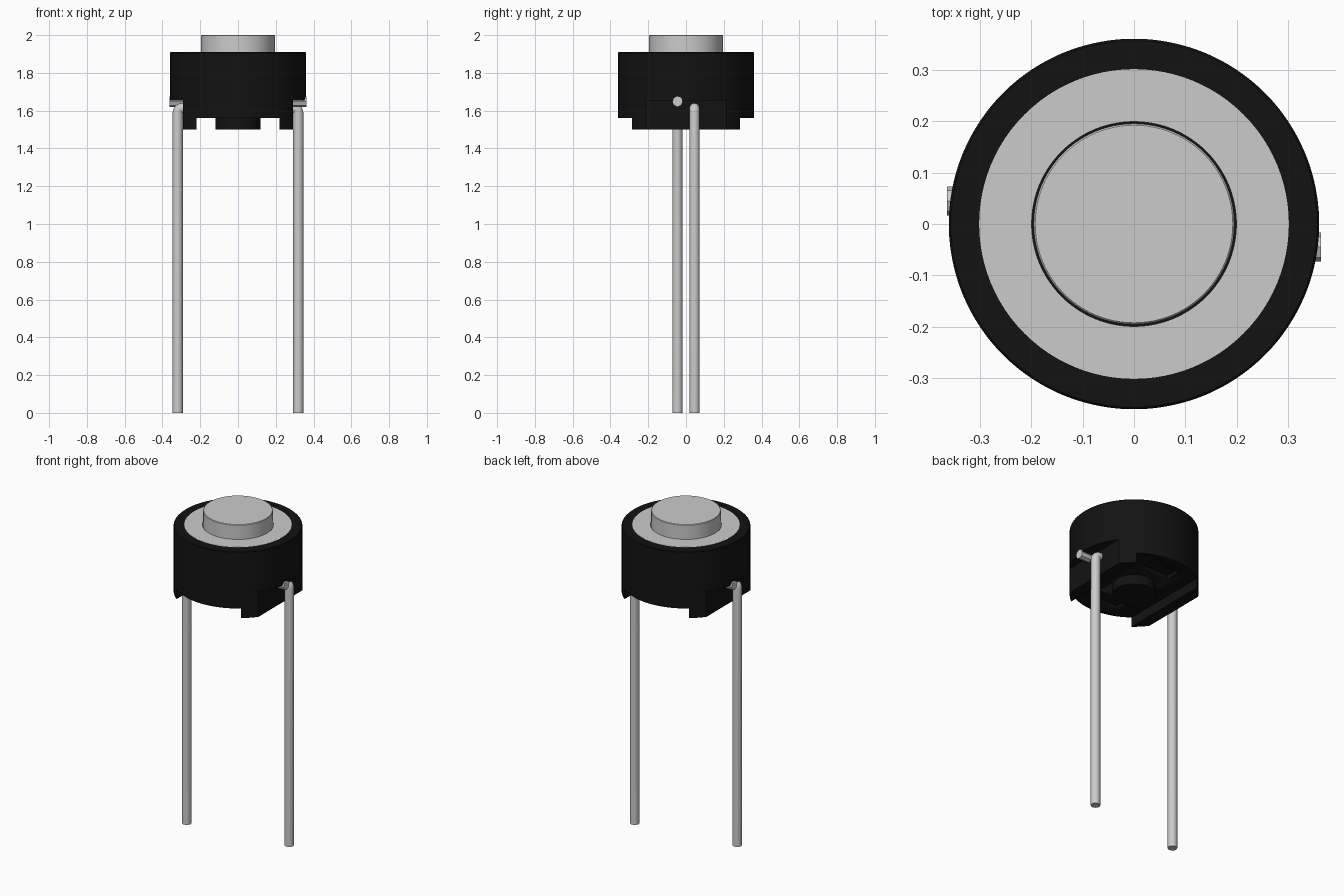
import bpy, bmesh, math
from mathutils import Matrix

if "Cube" in bpy.data.objects:
    bpy.data.objects.remove(bpy.data.objects["Cube"])

R = 0.36        # body radius
FLAT = 0.29     # half width between the flats of the lower body
SEG = 96

black = bpy.data.materials.new("black_plastic")
black.diffuse_color = (0.006, 0.006, 0.006, 1)
black.use_nodes = True
black.node_tree.nodes["Principled BSDF"].inputs["Base Color"].default_value = black.diffuse_color


def finish(name, bm, mat=None):
    bmesh.ops.remove_doubles(bm, verts=bm.verts, dist=1e-5)
    bmesh.ops.recalc_face_normals(bm, faces=bm.faces)
    me = bpy.data.meshes.new(name)
    bm.to_mesh(me)
    bm.free()
    ob = bpy.data.objects.new(name, me)
    bpy.context.collection.objects.link(ob)
    if mat:
        me.materials.append(mat)
    bpy.context.view_layer.objects.active = ob
    bpy.ops.object.select_all(action='DESELECT')
    ob.select_set(True)
    bpy.ops.object.shade_smooth_by_angle(angle=math.radians(30))
    return ob


def lathe(name, profile, mat=None, closed=False):
    bm = bmesh.new()
    vs = [bm.verts.new((r, 0, z)) for r, z in profile]
    n = len(vs)
    es = [bm.edges.new((vs[i], vs[(i + 1) % n])) for i in range(n if closed else n - 1)]
    bmesh.ops.spin(bm, geom=vs + es, cent=(0, 0, 0), axis=(0, 0, 1),
                   angle=math.tau, steps=SEG)
    return finish(name, bm, mat)


def prism(name, outline, z0, z1, mat=None):
    bm = bmesh.new()
    f = bm.faces.new([bm.verts.new((x, y, z0)) for x, y in outline])
    up = bmesh.ops.extrude_face_region(bm, geom=[f], use_keep_orig=True)["geom"]
    bmesh.ops.translate(bm, vec=(0, 0, z1 - z0),
                        verts=[g for g in up if isinstance(g, bmesh.types.BMVert)])
    return finish(name, bm, mat)


def slice_outline(x0, x1, n=32):
    """Part of the body circle lying between two x values."""
    xs = [x0 + (x1 - x0) * i / n for i in range(n + 1)]
    ys = [math.sqrt(R * R - x * x) for x in xs]
    return [(x, -y) for x, y in zip(xs, ys)] + [(x, y) for x, y in zip(xs[::-1], ys[::-1])]


# Upper body with a recess for the plate and button
lathe("body", [(0, 1.80), (0.30, 1.80), (0.30, 1.91), (R - 0.004, 1.91), (R, 1.906),
               (R, 1.655), (0, 1.655)], black)

# Lower body with flat sides and shallow pockets underneath
base = prism("lower_body", slice_outline(-FLAT, FLAT, 64), 1.56, 1.66, black)
for s in (-1, 1):
    y0, y1 = sorted((s * 0.17, s * 0.27))
    cutter = prism("pocket_cutter", [(-0.1, y0), (0.1, y0), (0.1, y1), (-0.1, y1)], 1.5, 1.585)
    cutter.hide_render = True
    cutter.hide_set(True)
    mod = base.modifiers.new("pocket", 'BOOLEAN')
    mod.operation = 'DIFFERENCE'
    mod.object = cutter

# Feet under the lower body: two edge rails and a round centre boss
prism("left_foot_rail", slice_outline(-FLAT, -0.22, 12), 1.50, 1.565, black)
prism("right_foot_rail", slice_outline(0.22, FLAT, 12), 1.50, 1.565, black)
lathe("centre_boss", [(0, 1.50), (0.12, 1.50), (0.12, 1.565)], black)

# Grey cover plate and push button
lathe("cover_plate", [(0.199, 1.82), (0.301, 1.82), (0.301, 1.911), (0.199, 1.911)], closed=True)
lathe("push_button", [(0, 1.80), (0.195, 1.80), (0.195, 1.997), (0.192, 2.0), (0, 2.0)])


# Wire legs, each bent into the body, beside a short wire stub
def leg(name, s):
    bend = [(0.295 + 0.024 * math.sin(a), 1.589 + 0.024 * math.cos(a))
            for a in (math.radians(15 * i) for i in range(7))]
    path = [(0.24, 1.613)] + bend + [(0.319, 0)]
    y, r, n = 0.045, 0.027, 16
    bm = bmesh.new()
    rings = []
    for i, (x, z) in enumerate(path):
        ax, az = path[max(i - 1, 0)]
        bx, bz = path[min(i + 1, len(path) - 1)]
        if i == len(path) - 1:
            dx, dz = 0, -1
        else:
            a = math.radians(0 if i < 1 else min(90, 15 * (i - 1)))
            dx, dz = math.cos(a), -math.sin(a)
        ring = []
        for k in range(n):
            t = math.tau * k / n
            u, v = r * math.cos(t), r * math.sin(t)
            ring.append(bm.verts.new((s * (x - dz * u), s * (y + v), z + dx * u)))
        rings.append(ring)
    for p, q in zip(rings, rings[1:]):
        for k in range(n):
            bm.faces.new((p[k], p[(k + 1) % n], q[(k + 1) % n], q[k]))
    bm.faces.new(rings[0])
    bm.faces.new(rings[-1])
    finish(name, bm)


def stub(name, s):
    bm = bmesh.new()
    m = Matrix.Translation((s * 0.3115, -s * 0.045, 1.648)) @ Matrix.Rotation(math.pi / 2, 4, 'Y')
    bmesh.ops.create_cone(bm, cap_ends=True, segments=8, radius1=0.028, radius2=0.028,
                          depth=0.103, matrix=m)
    finish(name, bm)


for side, s in (("right", 1), ("left", -1)):
    leg(side + "_wire_leg", s)
    stub(side + "_wire_stub", s)
